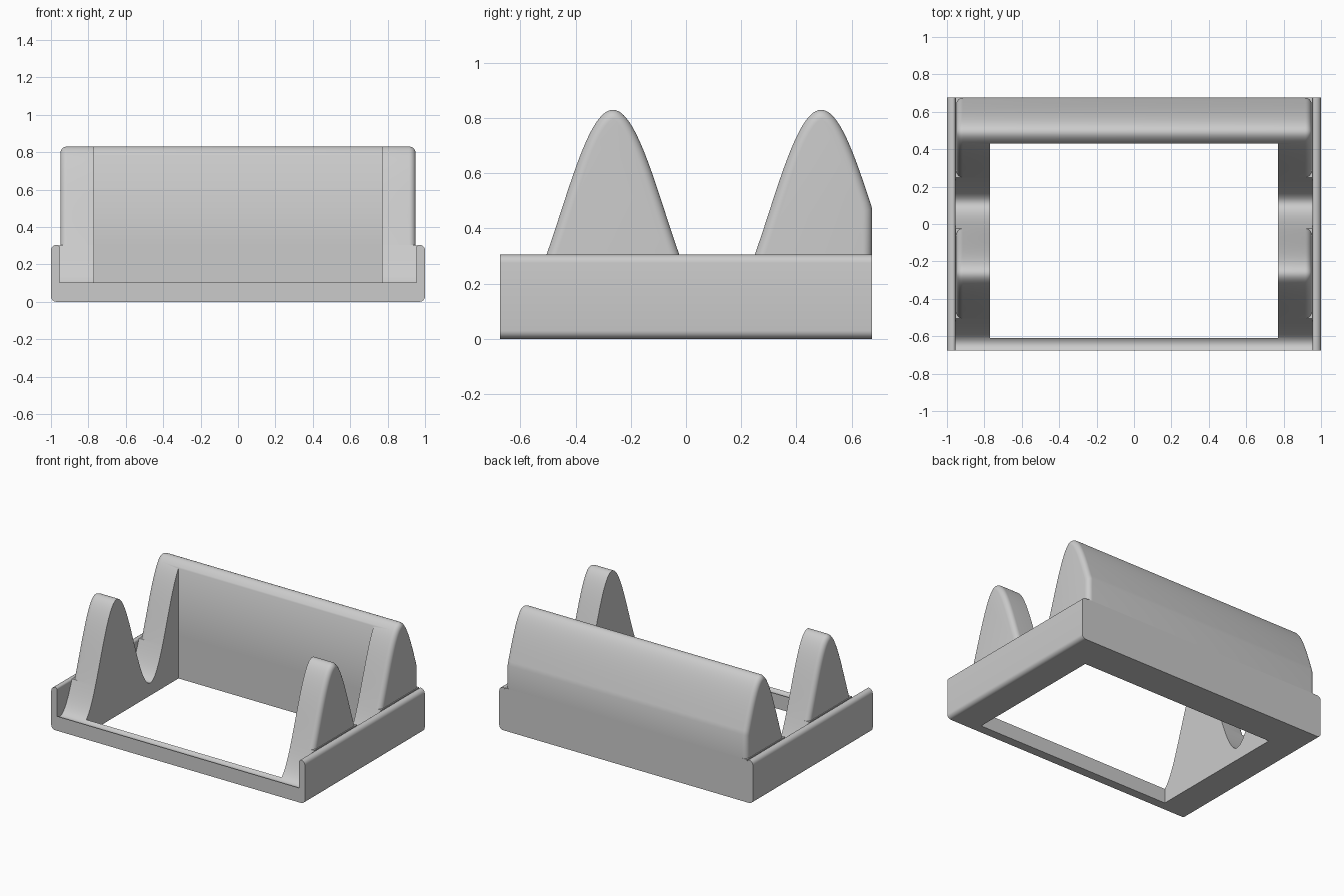
import bpy, bmesh, math

if "Cube" in bpy.data.objects:
    bpy.data.objects.remove(bpy.data.objects["Cube"], do_unlink=True)

HALF_Y, INNER_X, RIM = 0.675, 0.955, 0.305
PERIOD, MEAN, AMP, PEAK = 0.755, 0.46, 0.37, -0.265
W = 2 * math.pi / PERIOD

grey = bpy.data.materials.new("plain grey")
grey.use_nodes = True
grey.diffuse_color = (0.6, 0.6, 0.6, 1)
grey.node_tree.nodes["Principled BSDF"].inputs["Base Color"].default_value = (0.6, 0.6, 0.6, 1)


def wave(y):
    return MEAN + AMP * math.cos(W * (y - PEAK))


def loft(name, rings):
    """Closed solid through rings of equal point count."""
    bm = bmesh.new()
    vs = [[bm.verts.new(p) for p in ring] for ring in rings]
    n = len(vs[0])
    for a, b in zip(vs, vs[1:]):
        for i in range(n):
            j = (i + 1) % n
            bm.faces.new((a[i], a[j], b[j], b[i]))
    bm.faces.new(vs[0])
    bm.faces.new(vs[-1])
    bmesh.ops.recalc_face_normals(bm, faces=bm.faces)
    me = bpy.data.meshes.new(name)
    bm.to_mesh(me)
    bm.free()
    me.materials.append(grey)
    ob = bpy.data.objects.new(name, me)
    bpy.context.collection.objects.link(ob)
    return ob


def select(ob):
    bpy.ops.object.select_all(action='DESELECT')
    ob.select_set(True)
    bpy.context.view_layer.objects.active = ob


def box_ring(x, y0, y1, z0, z1):
    return [(x, y0, z0), (x, y1, z0), (x, y1, z1), (x, y0, z1)]


# Wavy bed between the side walls, flat where it reaches the rim height
half = math.acos((RIM - MEAN) / AMP) / W
ys = [-HALF_Y + 2 * HALF_Y * i / 100 for i in range(101)]
ys += [PEAK - half, PEAK + half, PEAK + PERIOD - half]
section = [(y, min(wave(y), RIM)) for y in sorted(ys)]
section += [(HALF_Y, 0), (-HALF_Y, 0)]
bed = loft("wavy_bed", [[(x, y, z) for y, z in section] for x in (-INNER_X, INNER_X)])


# Humps above the rim, with rounded ends
def hump_ring(x, d, peak):
    end = min(peak + half, HALF_Y)
    ring = []
    steps = 48
    for i in range(steps + 1):
        y = peak - half + (end - peak + half) * i / steps
        slope = -AMP * W * math.sin(W * (y - PEAK))
        length = math.hypot(slope, 1)
        py, pz = y + d * slope / length, wave(y) - d / length
        if i == 0:
            py, pz = y + d * length / slope, RIM
        elif i == steps:
            if end < HALF_Y:
                py, pz = y + d * length / slope, RIM
            else:
                py = HALF_Y - d
        ring.append((x, py, max(pz, RIM)))
    if end == HALF_Y:
        ring.append((x, HALF_Y - d, RIM))
    return ring


def hump(name, peak, radius=0.035, end_x=0.95):
    arc = [(end_x - radius + radius * math.sin(t), radius * (1 - math.cos(t)))
           for t in (math.pi / 2 * k / 8 for k in range(9))]
    stations = [(-x, d) for x, d in reversed(arc)] + arc
    return loft(name, [hump_ring(x, d, peak) for x, d in stations])


front_hump = hump("front_hump", PEAK)
back_hump = hump("back_hump", PEAK + PERIOD)

# Large opening through the bed and humps
cutter = loft("opening_cutter", [box_ring(x, -0.61, 0.43, -0.5, 1.5) for x in (-0.77, 0.77)])
cutter.hide_render = True
for ob in (bed, front_hump, back_hump):
    mod = ob.modifiers.new("opening", 'BOOLEAN')
    mod.operation = 'DIFFERENCE'
    mod.solver = 'EXACT'
    mod.object = cutter
    select(ob)
    bpy.ops.object.modifier_apply(modifier=mod.name)
bpy.data.objects.remove(cutter, do_unlink=True)


# Side walls with rounded outer edges
def corner(cx, cz, r, start):
    return [(cx + r * math.cos(math.radians(start + 15 * k)),
             cz + r * math.sin(math.radians(start + 15 * k))) for k in range(7)]


R, r = 0.03, 0.014
profile = [(INNER_X, 0)] + corner(1 - R, R, R, -90) + corner(1 - R, RIM - R, R, 0)
profile += corner(INNER_X + r, RIM - r, r, 90)
walls = [loft(name, [[(side * x, y, z) for x, z in profile] for y in (-HALF_Y, HALF_Y)])
         for name, side in (("left_wall", 1), ("right_wall", -1))]

for ob in [bed, front_hump, back_hump] + walls:
    select(ob)
    bpy.ops.object.shade_smooth_by_angle(angle=math.radians(35))
